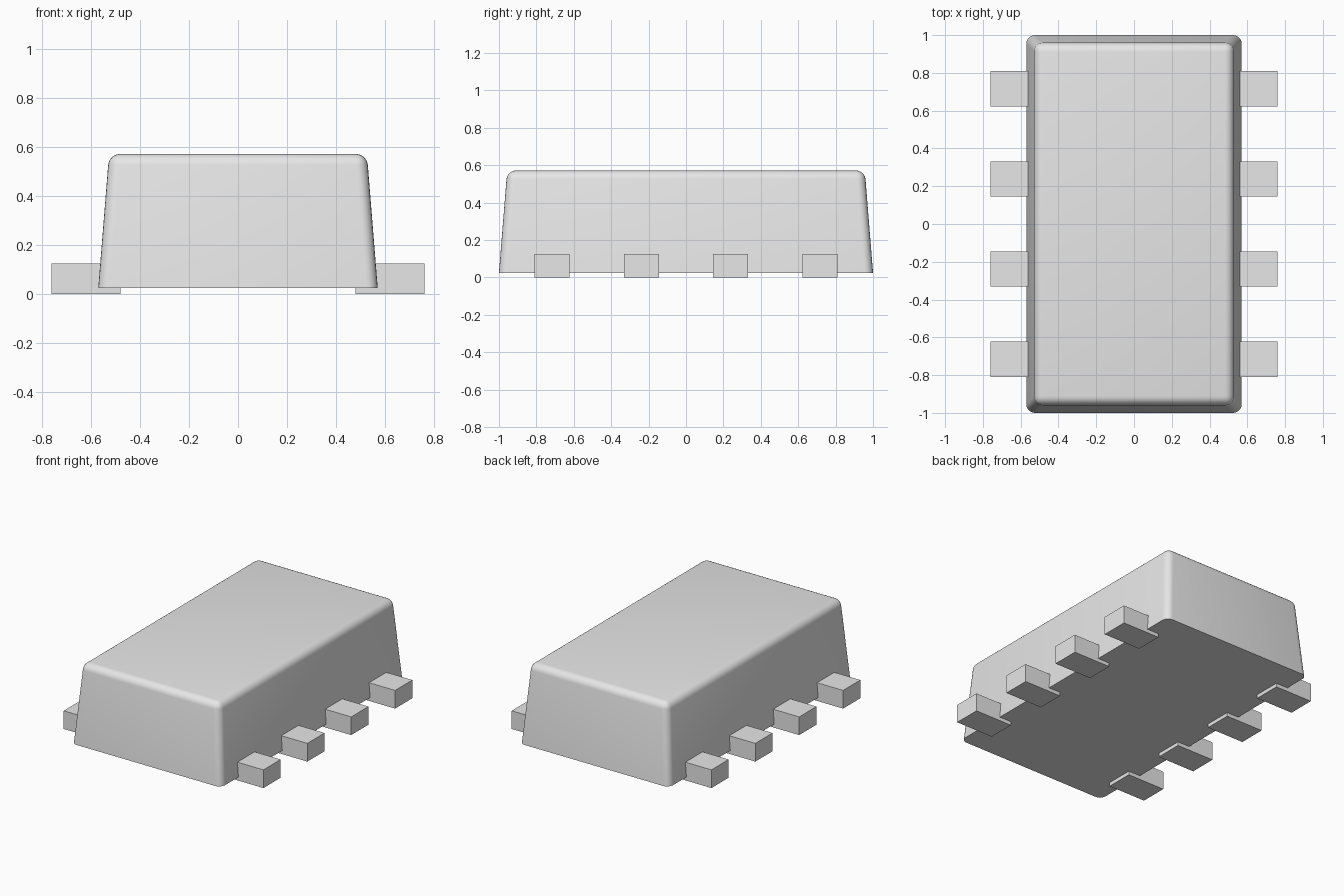
import bpy
import bmesh
import math

cube = bpy.data.objects.get("Cube")
if cube:
    bpy.data.objects.remove(cube, do_unlink=True)

# One neutral grey for the package and its pins
grey = bpy.data.materials.new("light grey")
grey.use_nodes = True
color = (0.8, 0.8, 0.8, 1.0)
grey.diffuse_color = color
grey.node_tree.nodes["Principled BSDF"].inputs["Base Color"].default_value = color


def add_box(name, center, size):
    """Box mesh object with real dimensions."""
    mesh = bpy.data.meshes.new(name)
    obj = bpy.data.objects.new(name, mesh)
    bpy.context.collection.objects.link(obj)
    bm = bmesh.new()
    bmesh.ops.create_cube(bm, size=1)
    for v in bm.verts:
        v.co = [c + s * p for c, s, p in zip(center, size, v.co)]
    bm.to_mesh(mesh)
    bm.free()
    mesh.materials.append(grey)
    return obj


# Package body: tapered block, rounded everywhere except the bottom rim
BOTTOM, TOP, DRAFT, ROUND = 0.025, 0.572, 0.044, 0.045
body = add_box("package_body", (0, 0, (BOTTOM + TOP) / 2), (1.14, 2.0, TOP - BOTTOM))
bm = bmesh.new()
bm.from_mesh(body.data)
for v in bm.verts:
    if v.co.z > 0.3:
        v.co.x -= math.copysign(DRAFT, v.co.x)
        v.co.y -= math.copysign(DRAFT, v.co.y)
rounded = [e for e in bm.edges if any(v.co.z > 0.3 for v in e.verts)]
bmesh.ops.bevel(bm, geom=rounded, offset=ROUND, offset_type='OFFSET',
                segments=5, profile=0.5, affect='EDGES')
bm.to_mesh(body.data)
bm.free()

bpy.ops.object.select_all(action='DESELECT')
body.select_set(True)
bpy.context.view_layer.objects.active = body
bpy.ops.object.shade_smooth_by_angle(angle=math.radians(35))

# Four flat pins along each long side, partly set into the body
PITCH = 0.477
for side, sign in (("left", 1), ("right", -1)):
    for i in range(4):
        y = (i - 1.5) * PITCH
        add_box(f"{side}_pin_{i + 1}", (sign * 0.62, y, 0.0625), (0.28, 0.187, 0.125))
